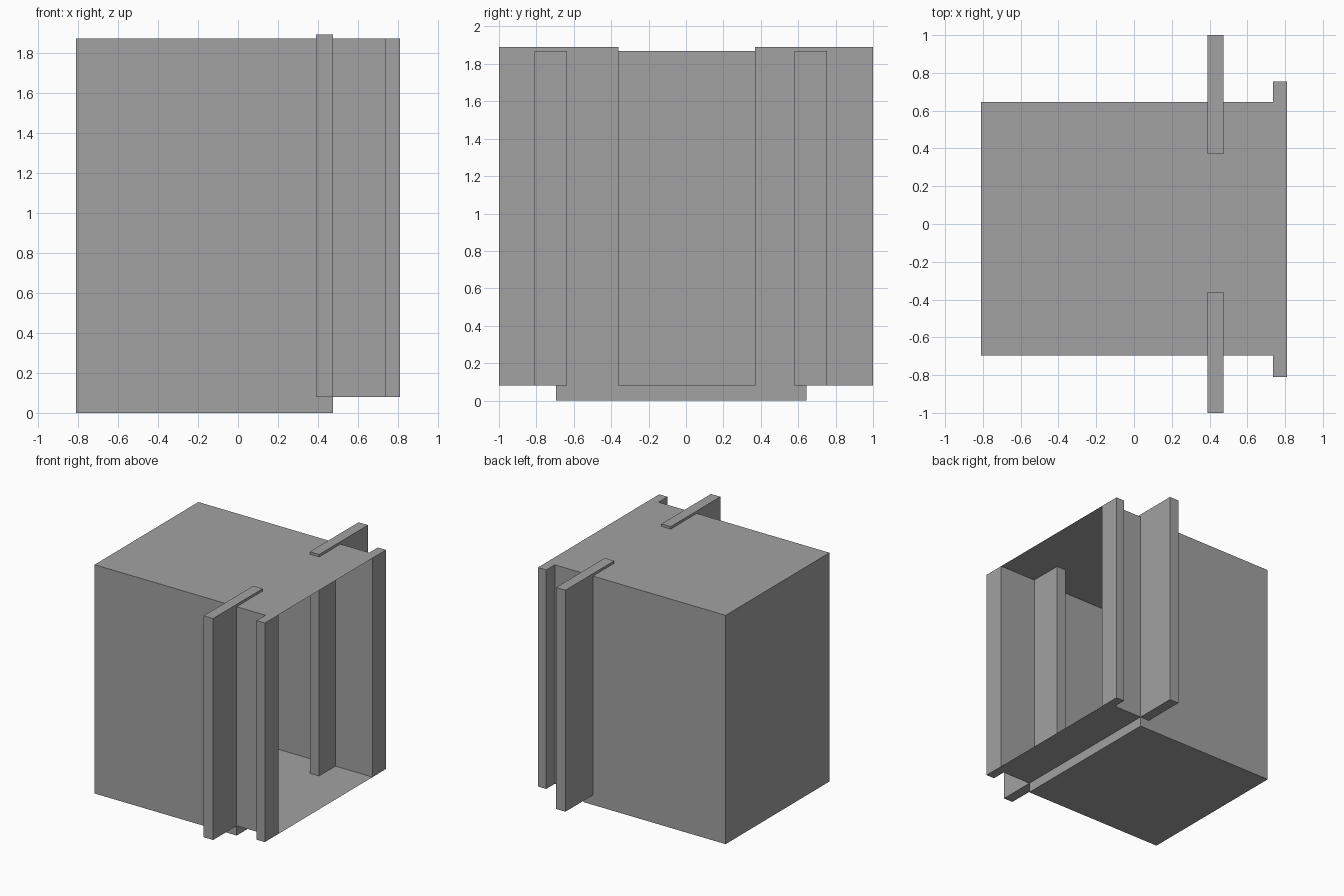
import bpy, bmesh

if "Cube" in bpy.data.objects:
    bpy.data.objects.remove(bpy.data.objects["Cube"])

grey = bpy.data.materials.new("mid grey")
grey.diffuse_color = (0.36, 0.36, 0.36, 1)
grey.use_nodes = True
grey.node_tree.nodes["Principled BSDF"].inputs["Base Color"].default_value = grey.diffuse_color

FLOOR, ROOF = 0.08, 1.87      # floor and roof heights
BACK, STEP, FRONT = -0.81, 0.475, 0.81
INNER_BACK, FLANGE = -0.74, 0.735


def prism(name, outline, z0, z1=None):
    """Extrude a plan outline from z0 to z1, or leave it as a sheet."""
    bm = bmesh.new()
    face = bm.faces.new([bm.verts.new((x, y, z0)) for x, y in outline])
    if z1 is not None:
        up = bmesh.ops.extrude_face_region(bm, geom=[face], use_keep_orig=True)
        verts = [v for v in up["geom"] if isinstance(v, bmesh.types.BMVert)]
        bmesh.ops.translate(bm, verts=verts, vec=(0, 0, z1 - z0))
        bmesh.ops.recalc_face_normals(bm, faces=bm.faces)
    mesh = bpy.data.meshes.new(name)
    bm.to_mesh(mesh)
    bm.free()
    mesh.materials.append(grey)
    obj = bpy.data.objects.new(name, mesh)
    bpy.context.collection.objects.link(obj)
    return obj


def rect(x0, x1, y0, y1):
    return [(x0, y0), (x1, y0), (x1, y1), (x0, y1)]


# U-shaped walls, ending in outward flanges at the open side
prism("walls", [
    (BACK, -0.695), (FLANGE, -0.695), (FLANGE, -0.81), (FRONT, -0.81),
    (FRONT, -0.635), (INNER_BACK, -0.635), (INNER_BACK, 0.58), (FRONT, 0.58),
    (FRONT, 0.755), (FLANGE, 0.755), (FLANGE, 0.645), (BACK, 0.645),
], FLOOR, ROOF)

# Thin roof between the walls
prism("roof", rect(INNER_BACK, FRONT, -0.635, 0.58), ROOF)

# Thick floor under the main part and a thin sill out to the opening
prism("floor", rect(BACK, STEP, -0.695, 0.645), 0, FLOOR)
prism("sill", rect(STEP, FRONT, -0.635, 0.58), FLOOR)

# Upright fins that pass through the side walls
for name, y0, y1 in (("front_fin", -1.0, -0.36), ("back_fin", 0.37, 1.0)):
    prism(name, rect(0.39, STEP, y0, y1), FLOOR, 1.89)
